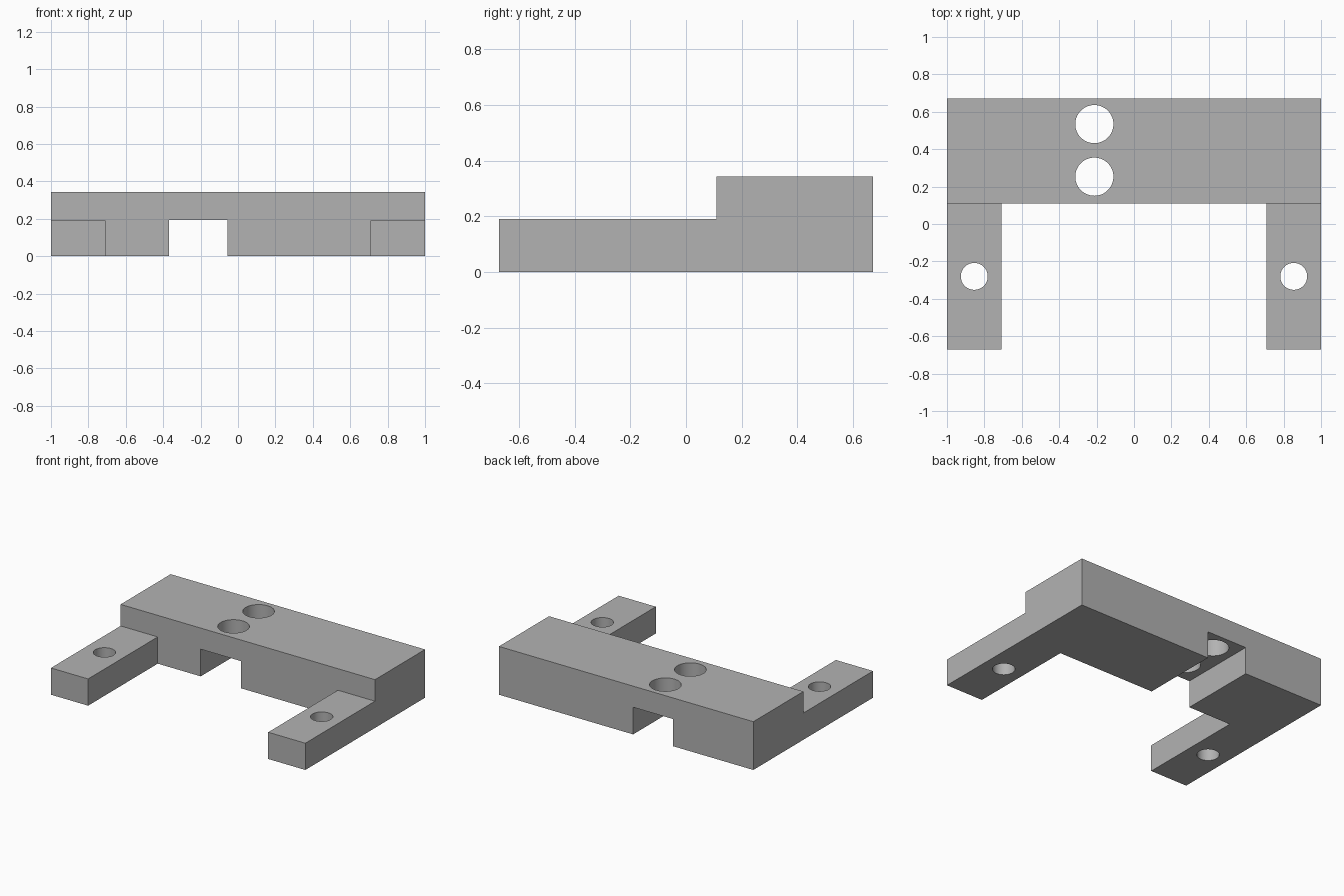
import bpy
import bmesh
from math import radians

if "Cube" in bpy.data.objects:
    bpy.data.objects.remove(bpy.data.objects["Cube"], do_unlink=True)

# Overall dimensions
BACK, STEP, ARM_TOP, BAR_TOP = 0.672, 0.11, 0.19, 0.343

grey = bpy.data.materials.new("plain grey")
grey.use_nodes = True
grey.diffuse_color = (0.448, 0.448, 0.448, 1)
grey.node_tree.nodes["Principled BSDF"].inputs["Base Color"].default_value = grey.diffuse_color


def extrude_side_profile(name, profile, half_width):
    """Extrude a (y, z) outline along x."""
    bm = bmesh.new()
    face = bm.faces.new([bm.verts.new((-half_width, y, z)) for y, z in profile])
    ext = bmesh.ops.extrude_face_region(bm, geom=[face])
    verts = [v for v in ext["geom"] if isinstance(v, bmesh.types.BMVert)]
    bmesh.ops.translate(bm, verts=verts, vec=(2 * half_width, 0, 0))
    bmesh.ops.recalc_face_normals(bm, faces=bm.faces)
    mesh = bpy.data.meshes.new(name)
    bm.to_mesh(mesh)
    bm.free()
    obj = bpy.data.objects.new(name, mesh)
    bpy.context.collection.objects.link(obj)
    return obj


def box(name, low, high):
    bpy.ops.mesh.primitive_cube_add(size=1, location=[(a + b) / 2 for a, b in zip(low, high)])
    obj = bpy.context.object
    obj.name = name
    obj.scale = [b - a for a, b in zip(low, high)]
    return obj


def drill(name, x, y, radius):
    bpy.ops.mesh.primitive_cylinder_add(vertices=64, radius=radius, depth=2, location=(x, y, 0))
    bpy.context.object.name = name
    return bpy.context.object


# Stepped body: low arms in front, tall crossbar behind
bracket = extrude_side_profile("bracket", [
    (-BACK, 0), (BACK, 0), (BACK, BAR_TOP), (STEP, BAR_TOP), (STEP, ARM_TOP), (-BACK, ARM_TOP)], 1)
bracket.data.materials.append(grey)

# Gap between arms, channel under crossbar, and through holes
cutters = [
    box("arm_gap_cutter", (-0.708, -1, -1), (0.708, STEP, 1)),
    box("channel_cutter", (-0.37, 0, -1), (-0.055, 1, 0.193)),
]
cutters += [drill("bar_hole_cutter", -0.212, y, 0.102) for y in (0.253, 0.534)]
cutters += [drill("arm_hole_cutter", x, -0.28, 0.072) for x in (-0.854, 0.854)]

bpy.ops.object.select_all(action="DESELECT")
bracket.select_set(True)
bpy.context.view_layer.objects.active = bracket
for cutter in cutters:
    cutter.data.materials.append(grey)
    cut = bracket.modifiers.new(cutter.name, "BOOLEAN")
    cut.operation = "DIFFERENCE"
    cut.solver = "EXACT"
    cut.object = cutter
    bpy.ops.object.modifier_apply(modifier=cut.name)
for cutter in cutters:
    bpy.data.objects.remove(cutter, do_unlink=True)

# Smooth hole walls, crisp edges
bpy.ops.object.shade_smooth_by_angle(angle=radians(30))
